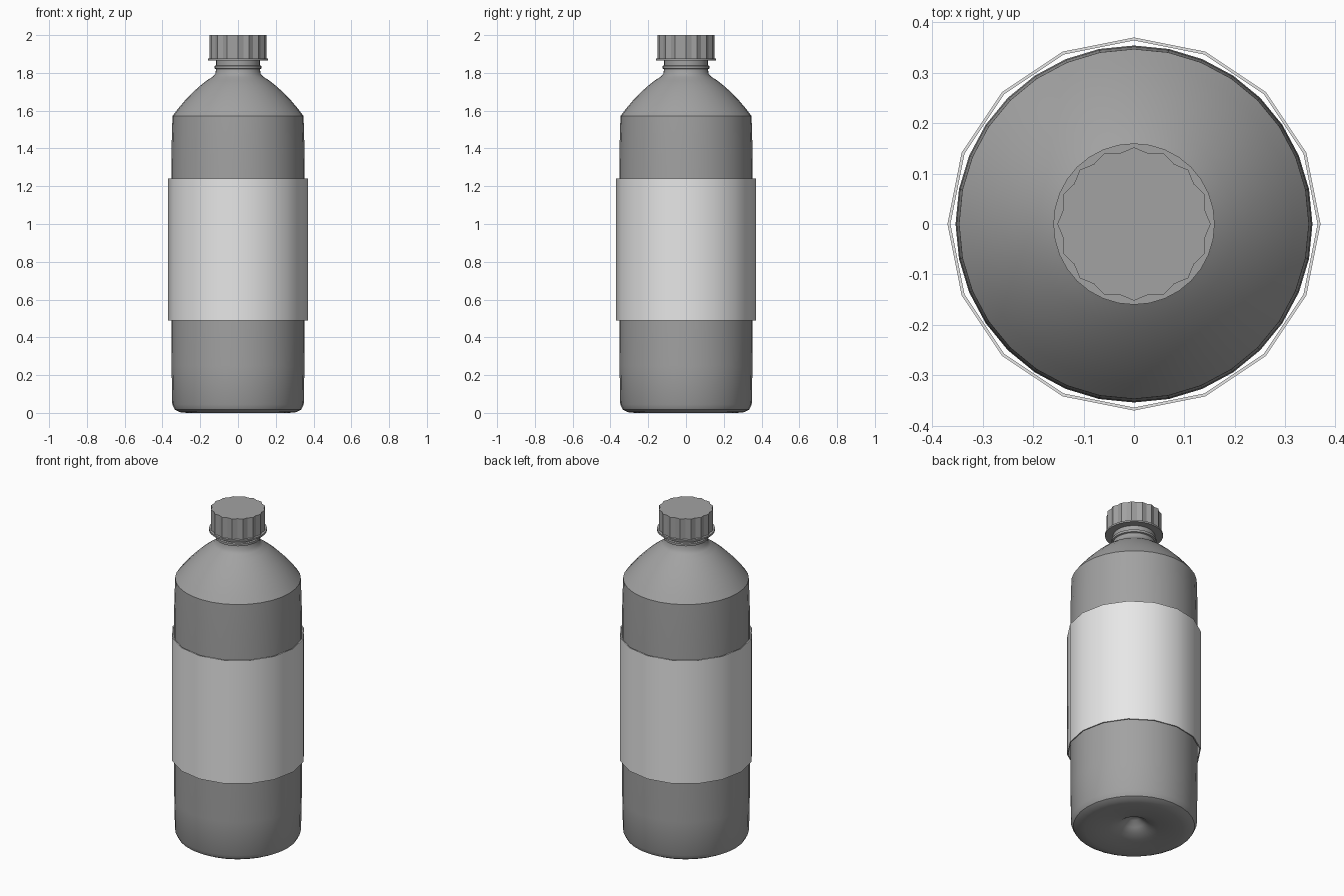
import bpy, bmesh, math

cube = bpy.data.objects.get("Cube")
if cube:
    bpy.data.objects.remove(cube)


def material(name, value):
    mat = bpy.data.materials.new(name)
    mat.use_nodes = True
    colour = (value, value, value, 1)
    mat.diffuse_color = colour
    mat.node_tree.nodes["Principled BSDF"].inputs["Base Color"].default_value = colour
    return mat


grey = material("mid grey plastic", 0.36)
light = material("light grey paper", 0.8)


def finish(name, bm, mat, smooth_angle=None):
    bmesh.ops.remove_doubles(bm, verts=bm.verts, dist=1e-5)
    bmesh.ops.recalc_face_normals(bm, faces=bm.faces)
    mesh = bpy.data.meshes.new(name)
    bm.to_mesh(mesh)
    bm.free()
    mesh.materials.append(mat)
    obj = bpy.data.objects.new(name, mesh)
    bpy.context.collection.objects.link(obj)
    if smooth_angle:
        bpy.ops.object.select_all(action="DESELECT")
        obj.select_set(True)
        bpy.context.view_layer.objects.active = obj
        bpy.ops.object.shade_smooth_by_angle(angle=math.radians(smooth_angle))
    return obj


def lathe(name, profile, sides, mat, closed=False, smooth_angle=30):
    """Spin a (radius, height) profile around the z axis."""
    bm = bmesh.new()
    verts = [bm.verts.new((r, 0, z)) for r, z in profile]
    edges = [bm.edges.new(pair) for pair in zip(verts, verts[1:])]
    if closed:
        edges.append(bm.edges.new((verts[-1], verts[0])))
    bmesh.ops.spin(bm, geom=verts + edges, cent=(0, 0, 0), axis=(0, 0, 1),
                   angle=math.tau, steps=sides, use_duplicate=False)
    return finish(name, bm, mat, smooth_angle)


# Bottle: hollowed base, slightly bulging wall, domed shoulder and neck
lathe("bottle_body", [
    (0, 0.08), (0.03, 0.072), (0.06, 0.045), (0.09, 0.025), (0.14, 0.012),
    (0.21, 0.003), (0.27, 0), (0.31, 0.004), (0.335, 0.018), (0.348, 0.045),
    (0.352, 0.25), (0.354, 0.9), (0.352, 1.4), (0.347, 1.572),
    (0.318, 1.61), (0.28, 1.655), (0.236, 1.7), (0.2, 1.732),
    (0.165, 1.76), (0.135, 1.779), (0.12, 1.795), (0.116, 1.82),
    (0.124, 1.823), (0.124, 1.837), (0.116, 1.84), (0.116, 1.88)],
    32, grey, smooth_angle=35)

# Loose wrapped label, a thin tube with fewer sides
lathe("label", [(0.37, 0.49), (0.37, 1.24), (0.364, 1.24), (0.364, 0.49)],
      16, light, closed=True)

# Thin tamper ring under the cap
lathe("cap_ring", [(0.11, 1.866), (0.16, 1.866), (0.16, 1.876), (0.11, 1.876)],
      32, grey, closed=True)

# Ribbed cap: alternating ridges and grooves
ribs = 16
bm = bmesh.new()
outline = []
for i in range(ribs * 2):
    a = math.pi * i / ribs
    r = 0.143 if i % 2 else 0.152
    outline.append(bm.verts.new((r * math.cos(a), r * math.sin(a), 1.874)))
base = bm.faces.new(outline)
top = bmesh.ops.extrude_face_region(bm, geom=[base], use_keep_orig=True)
bmesh.ops.translate(bm, vec=(0, 0, 0.126),
                    verts=[v for v in top["geom"] if isinstance(v, bmesh.types.BMVert)])
finish("cap", bm, grey)
